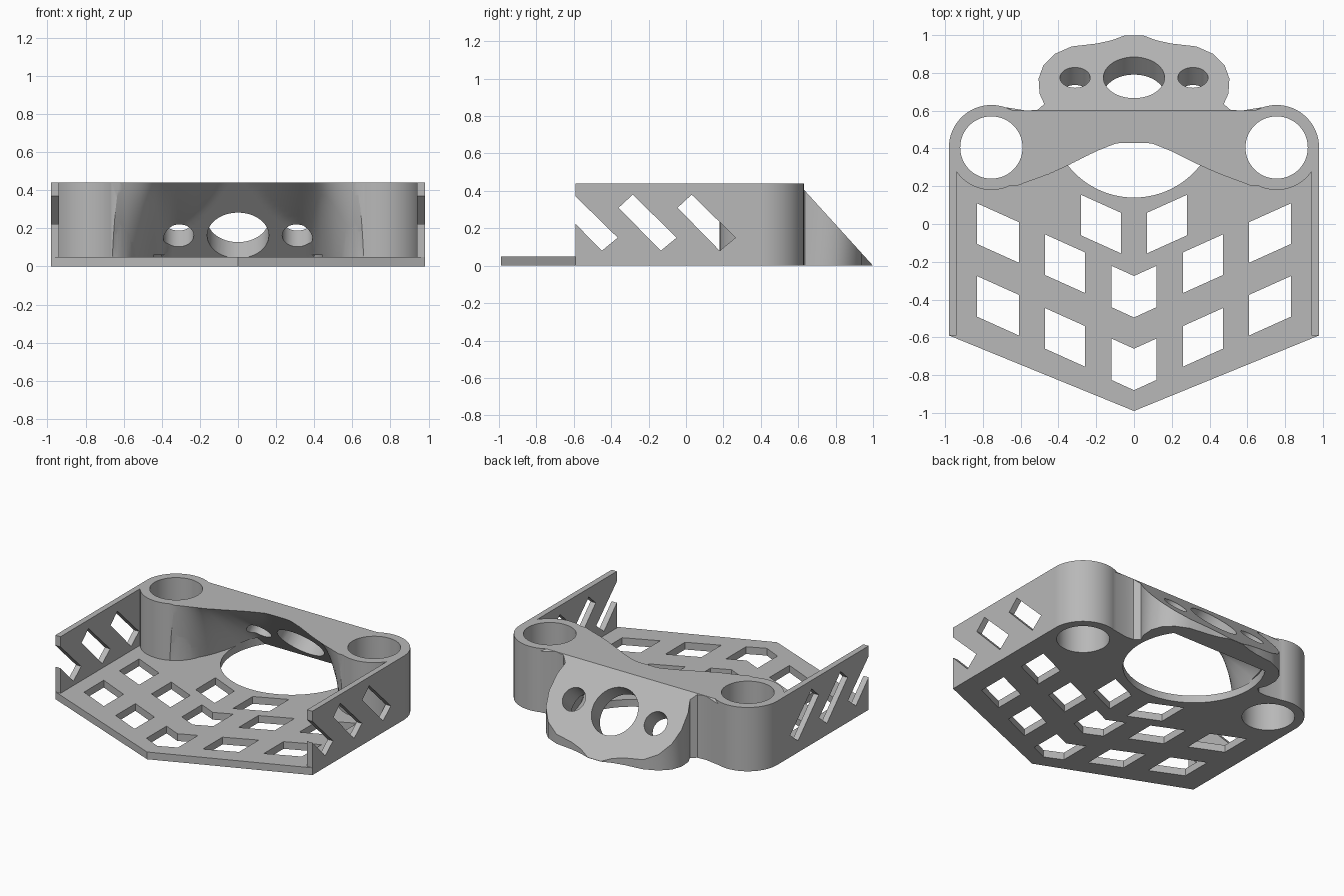
import bpy, bmesh, math
from mathutils import Vector, Matrix

cube = bpy.data.objects.get("Cube")
if cube:
    bpy.data.objects.remove(cube, do_unlink=True)

grey = bpy.data.materials.new("plain_grey")
grey.use_nodes = True
grey.diffuse_color = (0.48, 0.48, 0.48, 1)
grey.node_tree.nodes["Principled BSDF"].inputs["Base Color"].default_value = (0.48, 0.48, 0.48, 1)

HEIGHT, FLOOR = 0.44, 0.05
SLANT = Vector((0, 0.44, 0.40)).normalized()   # normal of the tilted flange
OUTER, INNER = 1.0, 0.83                       # where the flange faces meet z = 0
POST = (0.755, 0.405)


def to_object(name, bm):
    bmesh.ops.recalc_face_normals(bm, faces=bm.faces[:])
    mesh = bpy.data.meshes.new(name)
    bm.to_mesh(mesh)
    bm.free()
    obj = bpy.data.objects.new(name, mesh)
    bpy.context.collection.objects.link(obj)
    mesh.materials.append(grey)
    return obj


def prism(name, points, low, high, along_x=False, clip=None):
    """Extrude an outline along z (or x), optionally cut by the tilted plane."""
    bm = bmesh.new()
    place = (lambda a, b: (low, a, b)) if along_x else (lambda a, b: (a, b, low))
    face = bm.faces.new([bm.verts.new(place(a, b)) for a, b in points])
    step = (high - low, 0, 0) if along_x else (0, 0, high - low)
    grown = bmesh.ops.extrude_face_region(bm, geom=[face])["geom"]
    bmesh.ops.translate(bm, vec=step, verts=[v for v in grown if isinstance(v, bmesh.types.BMVert)])
    if clip is not None:
        cut = bmesh.ops.bisect_plane(bm, geom=bm.verts[:] + bm.edges[:] + bm.faces[:],
                                     plane_co=(0, clip, 0), plane_no=SLANT, clear_outer=True)
        edges = [e for e in cut["geom_cut"] if isinstance(e, bmesh.types.BMEdge)]
        bmesh.ops.holes_fill(bm, edges=[e for e in edges if e.is_boundary], sides=0)
    return to_object(name, bm)


def circle(x, y, r, n=64):
    return [(x + r * math.cos(math.tau * i / n), y + r * math.sin(math.tau * i / n)) for i in range(n)]


def combine(obj, tools, operation):
    for tool in tools:
        mod = obj.modifiers.new("cut", "BOOLEAN")
        mod.operation, mod.solver, mod.object = operation, "EXACT", tool
        bpy.context.view_layer.objects.active = obj
        bpy.ops.object.modifier_apply(modifier=mod.name)
        bpy.data.objects.remove(tool, do_unlink=True)


def curve_at(points, x):
    for (x0, y0), (x1, y1) in zip(points, points[1:]):
        if x <= x1:
            return y0 + (y1 - y0) * (x - x0) / (x1 - x0)
    return points[-1][1]


def bores():
    return [prism("bore", circle(s * POST[0], POST[1], 0.165), -0.1, 0.6) for s in (-1, 1)]


def lens_well():
    return prism("well", circle(0, 0.585, 0.445, 96), -0.1, FLOOR + 0.01, clip=INNER)


# Floor plate with slanted grid openings
plate = prism("base_plate", [(0, -0.99), (0.98, -0.59), (0.98, 0.405), (-0.98, 0.405), (-0.98, -0.59)], 0, FLOOR)
openings = []
for inner, outer, top in [(0.61, 0.83, 0.01), (0.61, 0.83, -0.375), (0.26, 0.47, -0.15),
                          (0.26, 0.47, -0.54), (0.07, 0.28, 0.06)]:
    rise = 0.45 * (outer - inner)
    for s in (-1, 1):
        openings.append(prism("opening", [(s * inner, top), (s * outer, top + rise),
                                          (s * outer, top + rise - 0.215), (s * inner, top - 0.215)], -0.1, 0.2))
for top in (-0.275, -0.66):
    openings.append(prism("opening", [(0, top), (0.12, top + 0.054), (0.12, top - 0.165), (0, top - 0.22),
                                      (-0.12, top - 0.165), (-0.12, top + 0.054)], -0.1, 0.2))
combine(plate, openings + bores() + [lens_well()], "DIFFERENCE")

# Side walls with diagonal slots
walls = []
for s, side in ((1, "left"), (-1, "right")):
    low, high = sorted((s * 0.94, s * 0.98))
    wall = prism("side_wall_" + side, [(-0.59, 0), (0.405, 0), (0.405, HEIGHT), (-0.59, HEIGHT)], low, high, True)
    slots = [prism("slot", [(y, 0.38), (y + 0.235, 0.15), (y + 0.15, 0.08), (y - 0.075, 0.31)],
                   low - 0.1, high + 0.1, True) for y in (-0.6, -0.285, 0.03)]
    combine(wall, slots, "DIFFERENCE")
    walls.append(wall)

# Rear mount: bridge and tilted flange
half = [(0.755, 0.2), (0.755, 0.625), (0.66, 0.615), (0.57, 0.6), (0.51, 0.605), (0.475, 0.635), (0.5, 0.69),
        (0.505, 0.77), (0.48, 0.84), (0.42, 0.9), (0.33, 0.94), (0.2, 0.955), (0.12, 0.972), (0.05, 0.998)]
mount = prism("rear_mount", half + [(-x, y) for x, y in reversed(half)], 0, HEIGHT, clip=OUTER)

# Hollow under the bridge, blending from the top lip to the floor
lip = [(0, 0.44), (0.1, 0.425), (0.2, 0.385), (0.35, 0.31), (0.45, 0.265), (0.6, 0.21), (0.73, 0.15)]
foot = [(0, 0.9), (0.35, 0.93), (0.42, 0.79), (0.46, 0.57), (0.5, 0.43), (0.56, 0.32), (0.65, 0.21), (0.73, 0.15)]
bm = bmesh.new()
COLS, ROWS = 60, 16
grid = []
for j in range(ROWS + 1):
    z = FLOOR + 0.43 * j / ROWS
    w = z / HEIGHT
    row = []
    for i in range(COLS + 1):
        x = 0.73 * (2 * i / COLS - 1)
        depth = (1 - w) * curve_at(foot, abs(x)) + w * curve_at(lip, abs(x))
        row.append(bm.verts.new((x, min(depth, INNER - z * SLANT.z / SLANT.y), z)))
    grid.append(row)
for a, b in zip(grid, grid[1:]):
    for i in range(COLS):
        bm.faces.new((a[i], a[i + 1], b[i + 1], b[i]))
grown = bmesh.ops.extrude_face_region(bm, geom=bm.faces[:])["geom"]
for v in grown:
    if isinstance(v, bmesh.types.BMVert):
        v.co.y = 0
hollow = to_object("hollow", bm)
combine(mount, [hollow, lens_well()], "DIFFERENCE")

# Round posts at both ends
combine(mount, [prism("post", circle(s * POST[0], POST[1], 0.225), 0, HEIGHT) for s in (-1, 1)], "UNION")

# Holes square to the flange
holes = []
for x, r in ((0, 0.162), (0.312, 0.08), (-0.312, 0.08)):
    hole = prism("flange_hole", circle(x, 0, r, 48), -0.18, 0.2)
    centre = Vector((0, 0.775, (OUTER - 0.775) * SLANT.y / SLANT.z))
    hole.data.transform(Matrix.Translation(centre) @ Matrix.Rotation(-math.atan2(SLANT.y, SLANT.z), 4, "X"))
    holes.append(hole)
combine(mount, bores() + holes, "DIFFERENCE")

# Smooth shading with crisp edges
bpy.ops.object.select_all(action="DESELECT")
for obj in [plate, mount] + walls:
    obj.select_set(True)
bpy.context.view_layer.objects.active = mount
bpy.ops.object.shade_smooth_by_angle(angle=math.radians(30))
